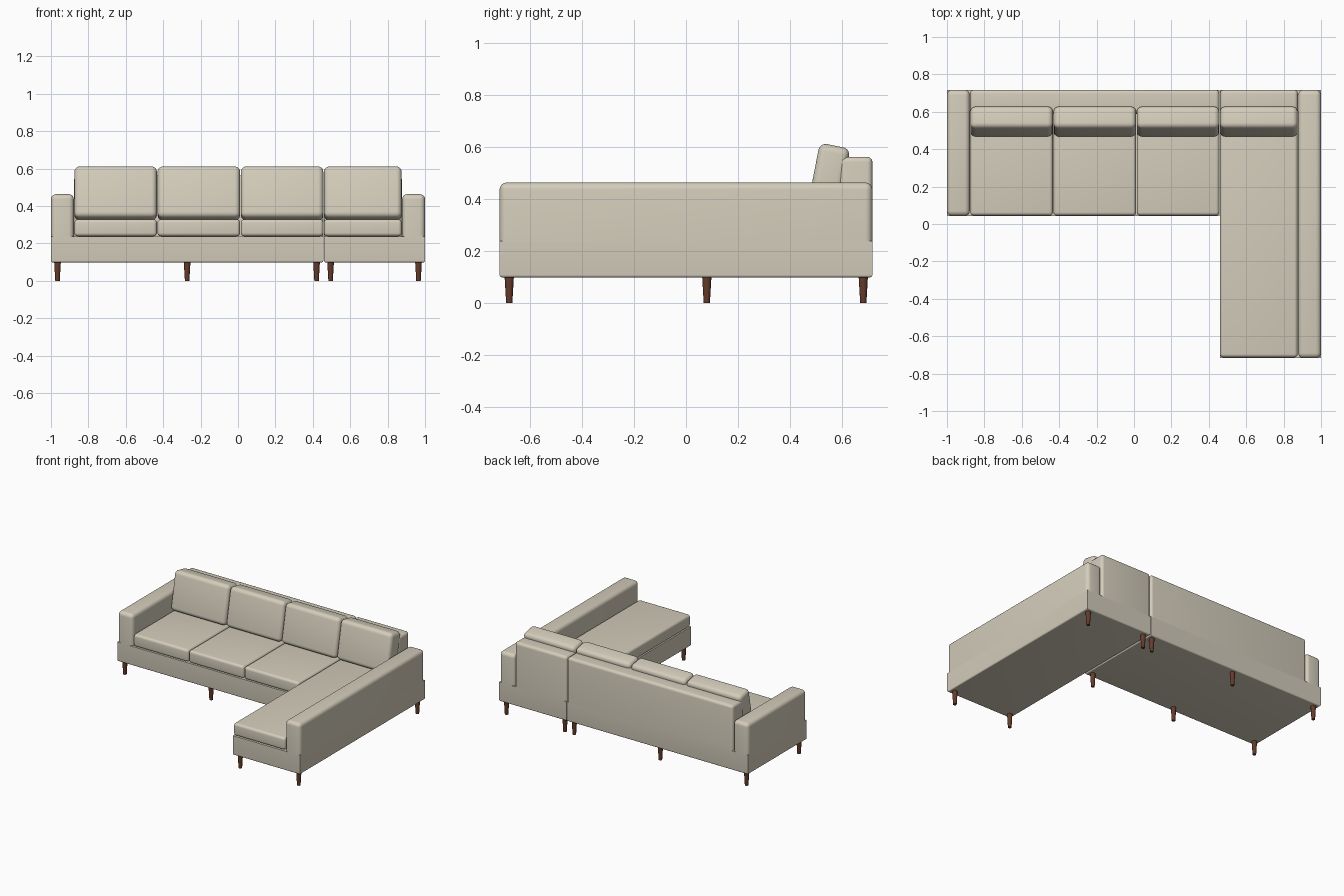
import bpy, bmesh, math
from mathutils import Matrix, Vector

cube = bpy.data.objects.get("Cube")
if cube:
    bpy.data.objects.remove(cube, do_unlink=True)


def material(name, rgb):
    m = bpy.data.materials.new(name)
    m.use_nodes = True
    m.diffuse_color = (*rgb, 1)
    m.node_tree.nodes["Principled BSDF"].inputs["Base Color"].default_value = (*rgb, 1)
    return m


fabric = material("beige fabric", (0.66, 0.61, 0.50))
wood = material("dark brown wood", (0.13, 0.045, 0.025))


def finish(bm, name, mat):
    mesh = bpy.data.meshes.new(name)
    bm.to_mesh(mesh)
    bm.free()
    mesh.materials.append(mat)
    ob = bpy.data.objects.new(name, mesh)
    bpy.context.collection.objects.link(ob)
    bpy.ops.object.select_all(action='DESELECT')
    ob.select_set(True)
    bpy.context.view_layer.objects.active = ob
    bpy.ops.object.shade_smooth_by_angle(angle=math.radians(35))
    return ob


def is_bottom(e):
    return all(v.co.z < 0 for v in e.verts)


def soft_box(name, lo, hi, radius, rule=lambda e: True):
    """Box between two corners, with the edges chosen by the rule rounded."""
    lo, hi = Vector(lo), Vector(hi)
    bm = bmesh.new()
    bmesh.ops.create_cube(bm, size=1)
    bmesh.ops.scale(bm, vec=hi - lo, verts=bm.verts)
    bmesh.ops.bevel(bm, geom=[e for e in bm.edges if rule(e)], offset=radius,
                    segments=5, profile=0.5, affect='EDGES', clamp_overlap=True)
    ob = finish(bm, name, fabric)
    ob.location = (lo + hi) / 2
    return ob


FRONT, BACK, SOFA_FRONT, SEAM = -0.717, 0.717, 0.043, 0.458
BASE_Z, BASE_TOP = 0.098, 0.238


def upper(e):
    return not is_bottom(e)


# Plinths with softened lower edges
soft_box("sofa_base", (-1, SOFA_FRONT, BASE_Z), (SEAM - 0.002, BACK, BASE_TOP), 0.01, is_bottom)
soft_box("chaise_base", (SEAM + 0.002, FRONT, BASE_Z), (1, BACK, BASE_TOP), 0.01, is_bottom)

# Arms
soft_box("right_arm", (-1, SOFA_FRONT, BASE_TOP), (-0.878, BACK, 0.463), 0.027, upper)
soft_box("left_arm", (0.878, FRONT, BASE_TOP), (1, BACK, 0.463), 0.027, upper)

# Backrests
soft_box("sofa_backrest", (-0.876, 0.588, BASE_TOP), (SEAM - 0.002, BACK, 0.562), 0.02, upper)
soft_box("chaise_backrest", (SEAM + 0.002, 0.588, BASE_TOP), (0.876, BACK, 0.562), 0.02, upper)

# Seat cushions and leaning back cushions
edges = [-0.877, -0.432, 0.013, SEAM, 0.877]
for i, (a, b) in enumerate(zip(edges, edges[1:])):
    a, b = a + 0.002, b - 0.002
    chaise = i == 3
    name = "chaise" if chaise else f"sofa_{i + 1}"
    front = FRONT + 0.004 if chaise else SOFA_FRONT + 0.002
    soft_box(name + "_seat_cushion", (a, front, BASE_TOP), (b, 0.59, 0.328), 0.018)
    back = soft_box(name + "_back_cushion", (a, 0.487, 0.327), (b, 0.607, 0.607), 0.028)
    back.rotation_euler.x = math.radians(-11)


# Tapered round legs
def leg(name, x, y):
    bm = bmesh.new()
    bmesh.ops.create_cone(bm, cap_ends=True, segments=16, radius1=0.012, radius2=0.018,
                          depth=0.104, matrix=Matrix.Translation((0, 0, 0.052)))
    finish(bm, name, wood).location = (x, y, 0)


for x, side in ((-0.965, "right"), (-0.272, "middle"), (0.42, "left")):
    for y, end in ((0.08, "front"), (0.682, "back")):
        leg(f"sofa_{end}_{side}_leg", x, y)
for x, side in ((0.495, "right"), (0.965, "left")):
    for y, end in ((-0.68, "front"), (0.682, "back")):
        leg(f"chaise_{end}_{side}_leg", x, y)
